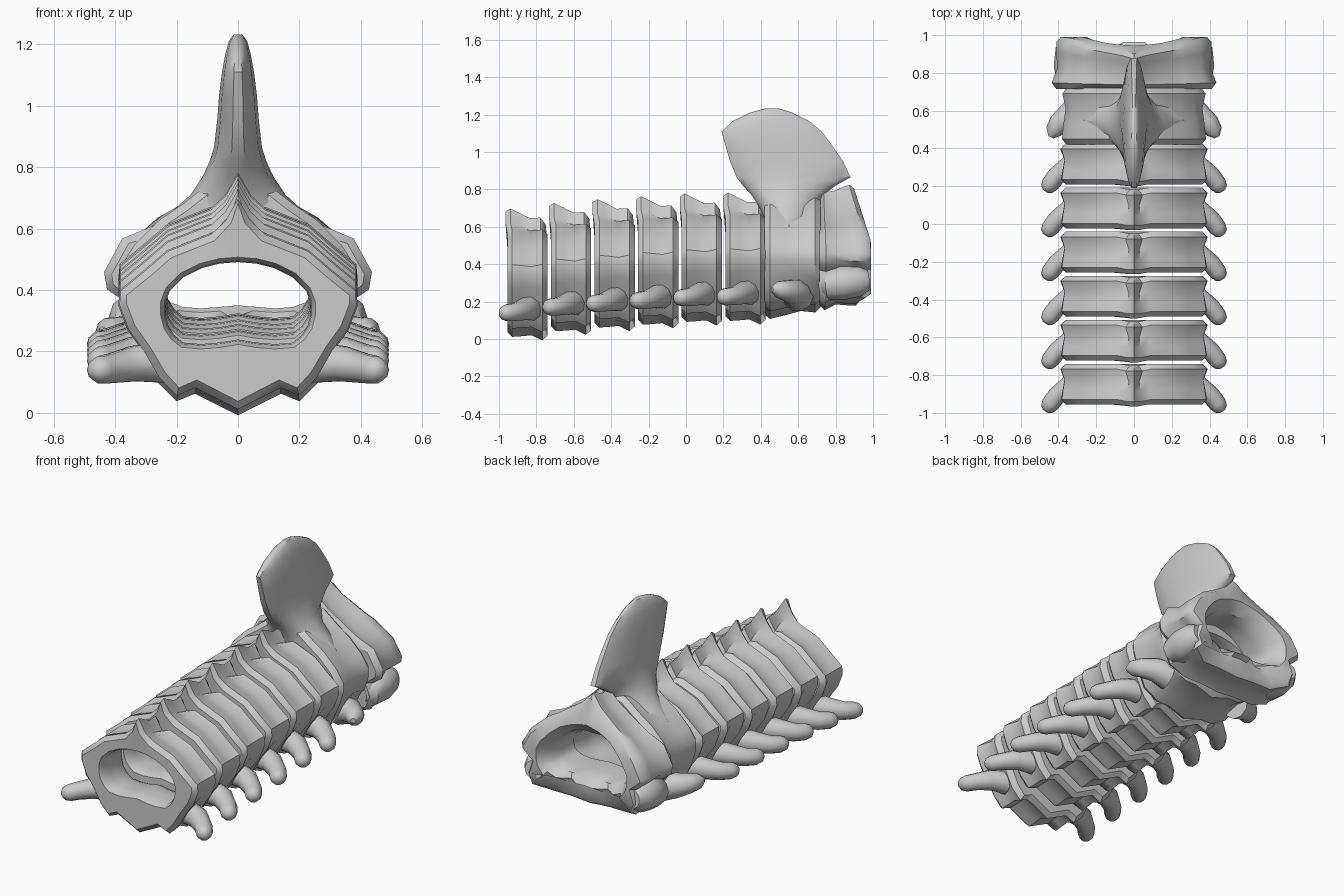
import bpy, bmesh, math
from mathutils import Vector

cube = bpy.data.objects.get("Cube")
if cube:
    bpy.data.objects.remove(cube, do_unlink=True)

bone = bpy.data.materials.new("bone_grey")
bone.use_nodes = True
GREY = (0.6, 0.6, 0.6, 1)
bone.diffuse_color = GREY
bone.node_tree.nodes["Principled BSDF"].inputs["Base Color"].default_value = GREY


def loft(name, loops, closed=False, angle=42):
    """Skin equal-length loops of points; cap the ends unless closed."""
    bm = bmesh.new()
    rows = [[bm.verts.new(p) for p in loop] for loop in loops]
    count = len(rows[0])
    pairs = list(zip(rows, rows[1:]))
    if closed:
        pairs.append((rows[-1], rows[0]))
    else:
        bm.faces.new(rows[0])
        bm.faces.new(rows[-1])
    for a, b in pairs:
        for i in range(count):
            j = (i + 1) % count
            bm.faces.new((a[i], a[j], b[j], b[i]))
    bmesh.ops.recalc_face_normals(bm, faces=bm.faces)
    mesh = bpy.data.meshes.new(name)
    bm.to_mesh(mesh)
    bm.free()
    mesh.materials.append(bone)
    obj = bpy.data.objects.new(name, mesh)
    bpy.context.collection.objects.link(obj)
    bpy.ops.object.select_all(action="DESELECT")
    obj.select_set(True)
    bpy.context.view_layer.objects.active = obj
    bpy.ops.object.shade_smooth_by_angle(angle=math.radians(angle))
    return obj


def mirrored(half):
    return half + [(-x, z) for x, z in reversed(half[1:-1])]


def offset(loop, d):
    """Move a clockwise outline along its outward normals."""
    out = []
    for i, (x, z) in enumerate(loop):
        px, pz = loop[i - 1]
        nx, nz = loop[(i + 1) % len(loop)]
        n = Vector((pz - nz, nx - px)).normalized()
        out.append((x + n.x * d, z + n.y * d))
    return out


def bone_ring(name, outer, inner, y0, y1, dz, stations, warp):
    """Bone with a canal: stations are (depth, outer inset, canal flare)."""
    def place(loop, t):
        points = []
        for x, z in loop:
            dy, shift = warp(x, z, t)
            points.append((x, y0 + (y1 - y0) * t + dy, z + shift + dz))
        return points
    outside = [place(offset(mirrored(outer), -a), t) for t, a, b in stations]
    inside = [place(offset(mirrored(inner), b), t) for t, a, b in stations]
    return loft(name, outside + inside[::-1], closed=True)


def horn(name, path, side):
    """Round tapering process through (x, y, z, radius) points."""
    pts = [Vector((x * side, y, z)) for x, y, z, r in path]
    loops = []
    for i, p in enumerate(pts):
        d = pts[min(i + 1, len(pts) - 1)] - pts[max(i - 1, 0)]
        u = d.cross(Vector((0, 0, 1))).normalized()
        v = u.cross(d).normalized()
        r = path[i][3]
        ring = [k * math.tau / 10 for k in range(10)]
        loops.append([p + u * math.cos(a) * r + v * math.sin(a) * r for a in ring])
    loft(name, loops)


SIDES = (("left", 1), ("right", -1))

# Six repeating neck vertebrae
outer = [(0, .71), (.045, .635), (.09, .585), (.23, .53), (.30, .47), (.385, .40),
         (.39, .35), (.36, .27), (.31, .2), (.26, .115), (.2, .055), (.14, .08), (0, .01)]
inner = [(0, .495), (.06, .49), (.12, .475), (.18, .445), (.225, .40), (.24, .36),
         (.24, .32), (.23, .28), (.21, .25), (.18, .225), (.12, .22), (.06, .225), (0, .235)]
stations = [(0, .028, .012), (.12, .004, 0), (.35, .012, -.004),
            (.6, .022, -.004), (.87, .0, 0), (1, .028, .012)]


def spine_slope(x, z, t):
    if abs(x) < .06 and z > .55:
        return -.01, -.07 * t
    return (0, -.02 * t) if z < .2 else (0, 0)


lifts = (0, .03, .05, .065, .08, .085)
for n, lift in enumerate(lifts):
    y0 = -.955 + n * .233
    name = f"vertebra_{n + 1}"
    bone_ring(name, outer, inner, y0, y0 + .215, lift, stations, spine_slope)
    for side, s in SIDES:
        path = [(.25, .12, .165, .07), (.34, .095, .16, .06), (.41, .045, .145, .05),
                (.445, .0, .14, .047), (.462, -.025, .14, .036), (.47, -.037, .14, .015)]
        horn(f"{name}_{side}_process",
             [(x, y + y0, z + lift, r) for x, y, z, r in path], s)

# Second neck bone, carrying the tall fin
axis_outer = [(0, .78), (.09, .755), (.18, .685), (.26, .63), (.34, .55), (.385, .48),
              (.385, .42), (.36, .34), (.34, .29), (.30, .2), (.2, .14), (.12, .14), (0, .1)]
axis_inner = [(x, z * .85 + .115) for x, z in inner]
bone_ring("axis_bone", axis_outer, axis_inner, .42, .72, 0,
          [(0, .03, .01), (.1, .004, 0), (.35, .012, 0), (.65, .024, 0),
           (.9, .006, 0), (1, .03, .01)],
          lambda x, z, t: (0, .04 * t if z < .3 else 0))
for side, s in SIDES:
    horn(f"axis_{side}_process",
         [(.25, .6, .23, .085), (.34, .58, .25, .07), (.4, .53, .26, .055),
          (.425, .49, .265, .045), (.44, .46, .265, .015)], s)

# Tall fin: rows of (height, front, back, half thickness)
rows = [(.60, .43, .70, .27), (.66, .415, .70, .21), (.71, .39, .705, .155),
        (.77, .35, .73, .115), (.82, .305, .80, .092), (.865, .27, .88, .078),
        (.95, .235, .84, .068), (1.03, .212, .785, .062), (1.11, .19, .725, .052),
        (1.165, .25, .66, .042), (1.21, .34, .57, .03), (1.232, .42, .50, .014)]
lens = [(0, .25), (.06, .55), (.2, .85), (.45, 1), (.7, .85), (.92, .5), (1, .2)]
fin_loops = []
for z, front, back, w in rows:
    edge = [(f * w, front + (back - front) * t, z) for t, f in lens]
    fin_loops.append(edge + [(-x, y, h) for x, y, h in reversed(edge)])
loft("axis_fin", fin_loops)

# First neck bone at the rear, with a flared opening
atlas_outer = [(0, .86), (.08, .79), (.21, .705), (.28, .665), (.38, .57), (.44, .46),
               (.43, .40), (.37, .36), (.40, .29), (.36, .2), (.25, .16), (.12, .16), (0, .15)]
atlas_inner = [(0, .60), (.07, .585), (.13, .56), (.18, .52), (.225, .47), (.24, .44),
               (.24, .41), (.235, .38), (.22, .36), (.18, .345), (.12, .34), (.06, .345), (0, .35)]


def rear_lean(x, z, t):
    dy = -max(0, z - .52) * .32 * t
    if z < .3 and abs(x) < .3:
        dy -= .06 * t
    if z > .6:
        return dy, -.06 * (1 - t)
    return dy, 0


bone_ring("atlas_bone", atlas_outer, atlas_inner, .715, .99, 0,
          [(0, .03, .0), (.12, .004, 0), (.4, .035, 0), (.7, .03, .01),
           (.9, .03, .045), (1, .055, .06)], rear_lean)
for side, s in SIDES:
    horn(f"atlas_{side}_cup",
         [(.31, .73, .29, .05), (.325, .76, .29, .085), (.33, .84, .3, .095),
          (.33, .93, .31, .085), (.325, .975, .315, .055)], s)
